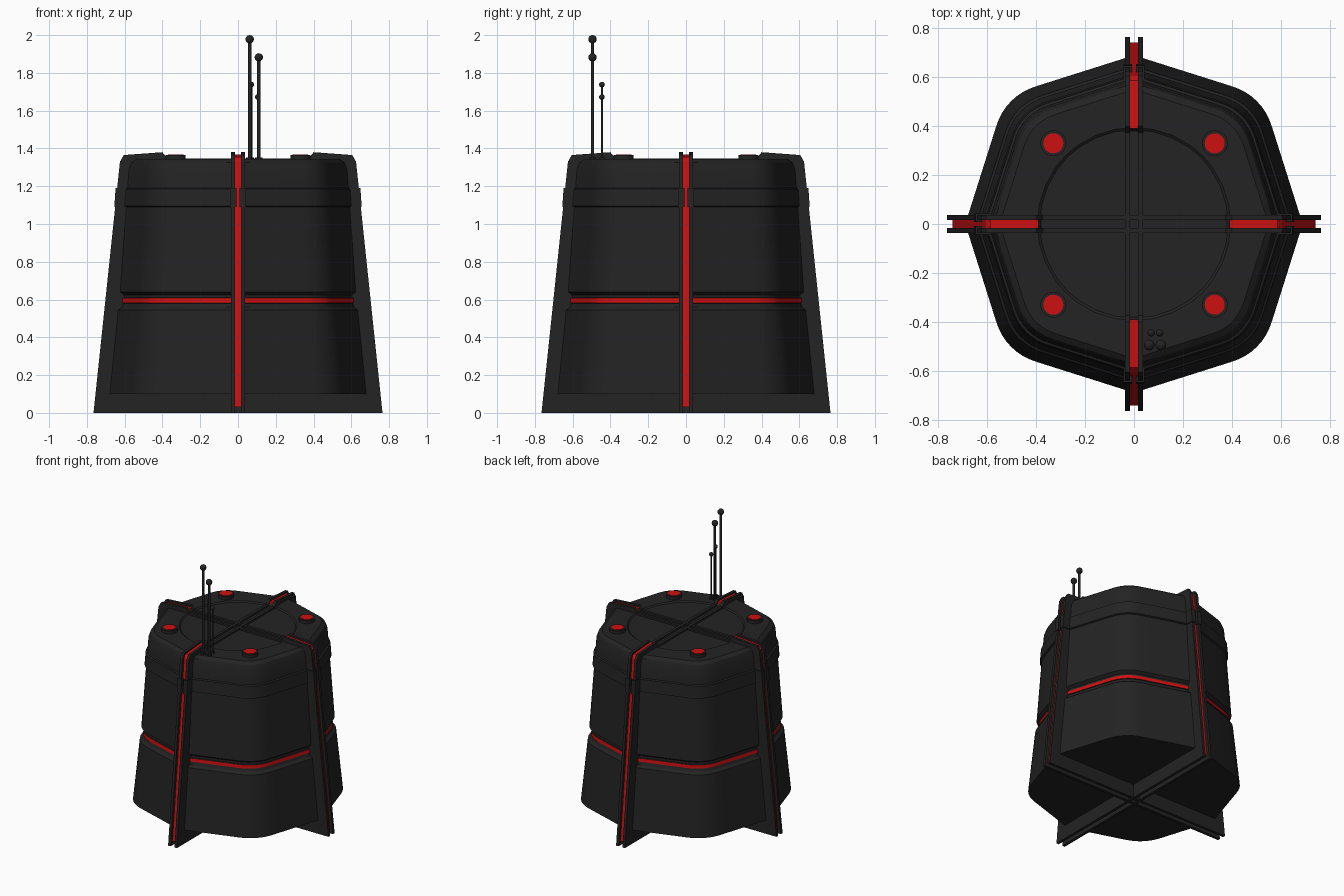
import bpy, bmesh, math
from mathutils import Matrix, Vector

cube = bpy.data.objects.get("Cube")
if cube:
    bpy.data.objects.remove(cube, do_unlink=True)


def material(name, rgb):
    m = bpy.data.materials.new(name)
    m.use_nodes = True
    color = (*rgb, 1)
    m.diffuse_color = color
    m.node_tree.nodes["Principled BSDF"].inputs["Base Color"].default_value = color
    return m


DARK = material("charcoal", (0.017, 0.017, 0.017))
RED = material("signal red", (0.62, 0.005, 0.005))


def finish(bm, name, mats, smooth=False):
    bmesh.ops.recalc_face_normals(bm, faces=bm.faces)
    mesh = bpy.data.meshes.new(name)
    bm.to_mesh(mesh)
    bm.free()
    for m in mats:
        mesh.materials.append(m)
    obj = bpy.data.objects.new(name, mesh)
    bpy.context.collection.objects.link(obj)
    if smooth:
        bpy.ops.object.select_all(action="DESELECT")
        obj.select_set(True)
        bpy.context.view_layer.objects.active = obj
        bpy.ops.object.shade_smooth_by_angle(angle=math.radians(25))
    return obj


def slab(bm, outline, y0, y1, turn):
    """Extrude an (r, z) outline from y0 to y1, turned about the z axis."""
    a = [bm.verts.new(turn @ Vector((r, y0, z))) for r, z in outline]
    b = [bm.verts.new(turn @ Vector((r, y1, z))) for r, z in outline]
    bm.faces.new(a)
    bm.faces.new(b)
    for i in range(len(a)):
        j = (i + 1) % len(a)
        bm.faces.new((a[i], a[j], b[j], b[i]))


def slabs(name, mat, outline, spans):
    """The same slab set repeated on all four fins."""
    bm = bmesh.new()
    for k in range(4):
        turn = Matrix.Rotation(k * math.pi / 2, 3, "Z")
        for y0, y1 in spans:
            slab(bm, outline, y0, y1, turn)
    return finish(bm, name, [mat])


def cylinder(name, mat, x, y, z0, z1, radius, sides=24):
    bm = bmesh.new()
    bmesh.ops.create_cone(bm, cap_ends=True, segments=sides, radius1=radius, radius2=radius,
                          depth=z1 - z0, matrix=Matrix.Translation((x, y, (z0 + z1) / 2)))
    return finish(bm, name, [mat], True)


# Plan of the hull: four flat-sided quadrants with rounded corners
quarter = []
start, control, end = Vector((0.565, 0.395)), Vector((0.525, 0.525)), Vector((0.395, 0.565))
axis = Vector((0.69, 0))
for i in range(3):
    quarter.append(axis.lerp(start, i / 3))
for i in range(9):
    t = i / 8
    quarter.append(start.lerp(control, t).lerp(control.lerp(end, t), t))
for i in (1, 2):
    quarter.append(end.lerp(Vector((0, 0.69)), i / 3))
plan = []
for k in range(4):
    turn = Matrix.Rotation(k * math.pi / 2, 2)
    plan += [turn @ p for p in quarter]

# Hull: plan lofted through a tapering profile with a striped groove and raised band
profile = [(0.69, 0.1), (0.645, 0.545), (0.625, 0.56), (0.618, 0.58), (0.624, 0.582),
           (0.622, 0.607), (0.616, 0.61), (0.615, 0.625), (0.635, 0.64), (0.603, 1.09),
           (0.614, 1.095), (0.607, 1.185), (0.596, 1.19), (0.588, 1.29), (0.575, 1.325),
           (0.55, 1.343)]
STRIPE = 4
bm = bmesh.new()
rings = [[bm.verts.new((*(p * (r / 0.69)), z)) for p in plan] for r, z in profile]
for radius, z in ((0.395, 1.343), (0.385, 1.335)):
    rings.append([bm.verts.new((*(p.normalized() * radius), z)) for p in plan])
for k, (low, high) in enumerate(zip(rings, rings[1:])):
    for i in range(len(plan)):
        j = (i + 1) % len(plan)
        face = bm.faces.new((low[i], low[j], high[j], high[i]))
        face.material_index = int(k == STRIPE)
bm.faces.new(rings[0])
bm.faces.new(rings[-1])
finish(bm, "hull", [DARK, RED], True)

# Fins: paired plates with a dark core and a recessed red strip between them
fin = [(0, 0), (0.765, 0), (0.625, 1.33), (0.605, 1.365), (0.4, 1.38), (0.375, 1.348), (0, 1.348)]
slabs("fin_plates", DARK, fin, [(0.016, 0.036), (-0.036, -0.016)])
core = [(0, 0.03), (0.735, 0.03), (0.598, 1.325), (0.58, 1.345), (0.39, 1.355), (0.38, 1.335), (0, 1.335)]
slabs("fin_cores", DARK, core, [(-0.017, 0.017)])
strip = [(0.735, 0.03), (0.742, 0.03), (0.606, 1.33), (0.586, 1.355), (0.39, 1.368),
         (0.39, 1.355), (0.58, 1.345), (0.598, 1.325)]
slabs("fin_strips", RED, strip, [(-0.016, 0.016)])

# Brackets clamping each fin at the raised band
bracket = [(0.59, 1.09), (0.655, 1.09), (0.648, 1.19), (0.59, 1.19)]
slabs("fin_brackets", DARK, bracket, [(0.009, 0.042), (-0.042, -0.009)])

# Lamps on the lid
for x in (-0.33, 0.33):
    for y in (-0.33, 0.33):
        cylinder("lamp_housing", DARK, x, y, 1.33, 1.365, 0.053)
        cylinder("lamp_lens", RED, x, y, 1.362, 1.369, 0.041)

# Antennas with ball tips and round feet
for x, y, top, ball in ((0.062, -0.495, 1.978, 0.022), (0.11, -0.495, 1.882, 0.022),
                        (0.07, -0.445, 1.738, 0.015), (0.105, -0.445, 1.672, 0.015)):
    cylinder("antenna_rod", DARK, x, y, 1.33, top, ball * 0.38, 12)
    cylinder("antenna_foot", DARK, x, y, 1.33, 1.352, ball * 0.9, 16)
    bm = bmesh.new()
    bmesh.ops.create_uvsphere(bm, u_segments=16, v_segments=10, radius=ball,
                              matrix=Matrix.Translation((x, y, top)))
    finish(bm, "antenna_tip", [DARK], True)
